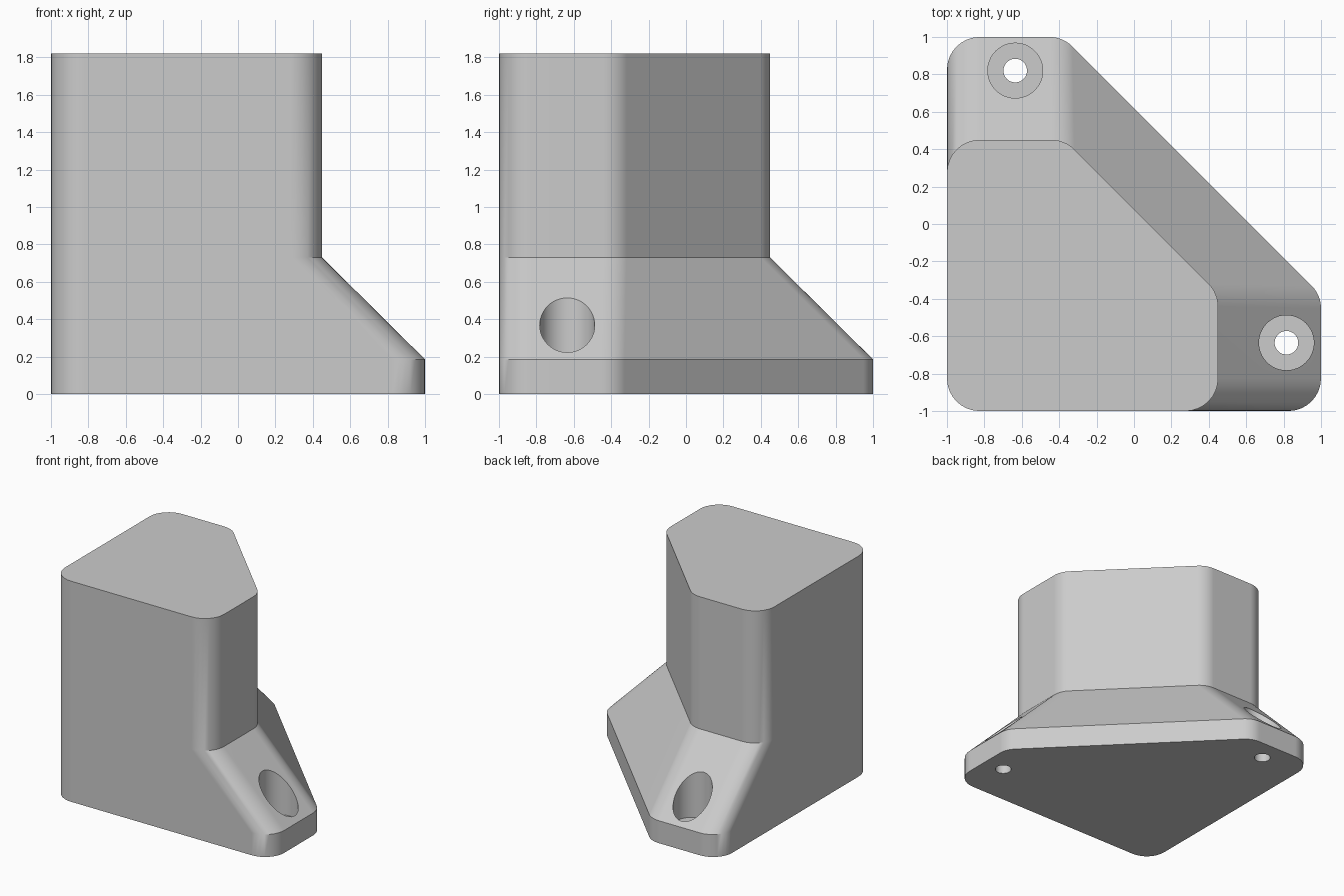
import bpy, bmesh
from math import radians, tan, cos, sin, tau
from mathutils import Vector

cube = bpy.data.objects.get("Cube")
if cube:
    bpy.data.objects.remove(cube, do_unlink=True)

ROUND = 0.175   # plan corner radius
STEPS = 8       # segments per corner


def make_object(name, rings):
    """Skin a stack of equal-length rings and cap both ends."""
    bm = bmesh.new()
    loops = [[bm.verts.new(p) for p in ring] for ring in rings]
    n = len(loops[0])
    for low, high in zip(loops, loops[1:]):
        for i in range(n):
            j = (i + 1) % n
            bm.faces.new((low[i], low[j], high[j], high[i]))
    bm.faces.new(loops[0][::-1])
    bm.faces.new(loops[-1])
    bmesh.ops.recalc_face_normals(bm, faces=bm.faces)
    mesh = bpy.data.meshes.new(name)
    bm.to_mesh(mesh)
    bm.free()
    obj = bpy.data.objects.new(name, mesh)
    bpy.context.collection.objects.link(obj)
    return obj


def outline(reach, cut, z):
    """Square from -1 to reach, one corner cut at 45 degrees, all corners rounded."""
    corners = [Vector(c) for c in ((-1, -1), (reach, -1), (reach, cut), (cut, reach), (-1, reach))]
    points = []
    for i, c in enumerate(corners):
        a = (corners[i - 1] - c).normalized()
        b = (corners[(i + 1) % 5] - c).normalized()
        half = a.angle(b) / 2
        centre = c + (a + b).normalized() * ROUND / sin(half)
        start = c + a * ROUND / tan(half) - centre
        side = -a * ROUND
        sweep = radians(180) - 2 * half
        for k in range(STEPS + 1):
            t = sweep * k / STEPS
            p = centre + start * cos(t) + side * sin(t)
            points.append((p.x, p.y, z))
    return points


def circle(x, y, r, z, n=48):
    return [(x + r * cos(tau * i / n), y + r * sin(tau * i / n), z) for i in range(n)]


# Body: flange, sloping shoulder, upright column
body = make_object("corner_foot", [
    outline(1, -0.38, 0),
    outline(1, -0.38, 0.185),
    outline(0.45, -0.37, 0.73),
    outline(0.45, -0.37, 1.82),
])

# Counterbored screw holes
for x, y in ((0.815, -0.635), (-0.635, 0.82)):
    cutter = make_object("screw_hole_cutter", [
        circle(x, y, 0.063, -0.1),
        circle(x, y, 0.063, 0.125),
        circle(x, y, 0.147, 0.125),
        circle(x, y, 0.147, 0.7),
    ])
    cutter.hide_render = True
    bpy.context.view_layer.objects.active = body
    mod = body.modifiers.new("screw_hole", 'BOOLEAN')
    mod.operation = 'DIFFERENCE'
    mod.solver = 'EXACT'
    mod.object = cutter
    bpy.ops.object.modifier_apply(modifier=mod.name)
    bpy.data.objects.remove(cutter, do_unlink=True)

# Plain grey finish
grey = bpy.data.materials.new("light_grey")
grey.use_nodes = True
colour = (0.6, 0.6, 0.6, 1)
grey.diffuse_color = colour
grey.node_tree.nodes["Principled BSDF"].inputs["Base Color"].default_value = colour
body.data.materials.clear()
body.data.materials.append(grey)

# Smooth rounds, crisp edges
bpy.ops.object.select_all(action='DESELECT')
body.select_set(True)
bpy.context.view_layer.objects.active = body
bpy.ops.object.shade_smooth_by_angle(angle=radians(30))
weighted = body.modifiers.new("even_shading", 'WEIGHTED_NORMAL')
weighted.keep_sharp = True
